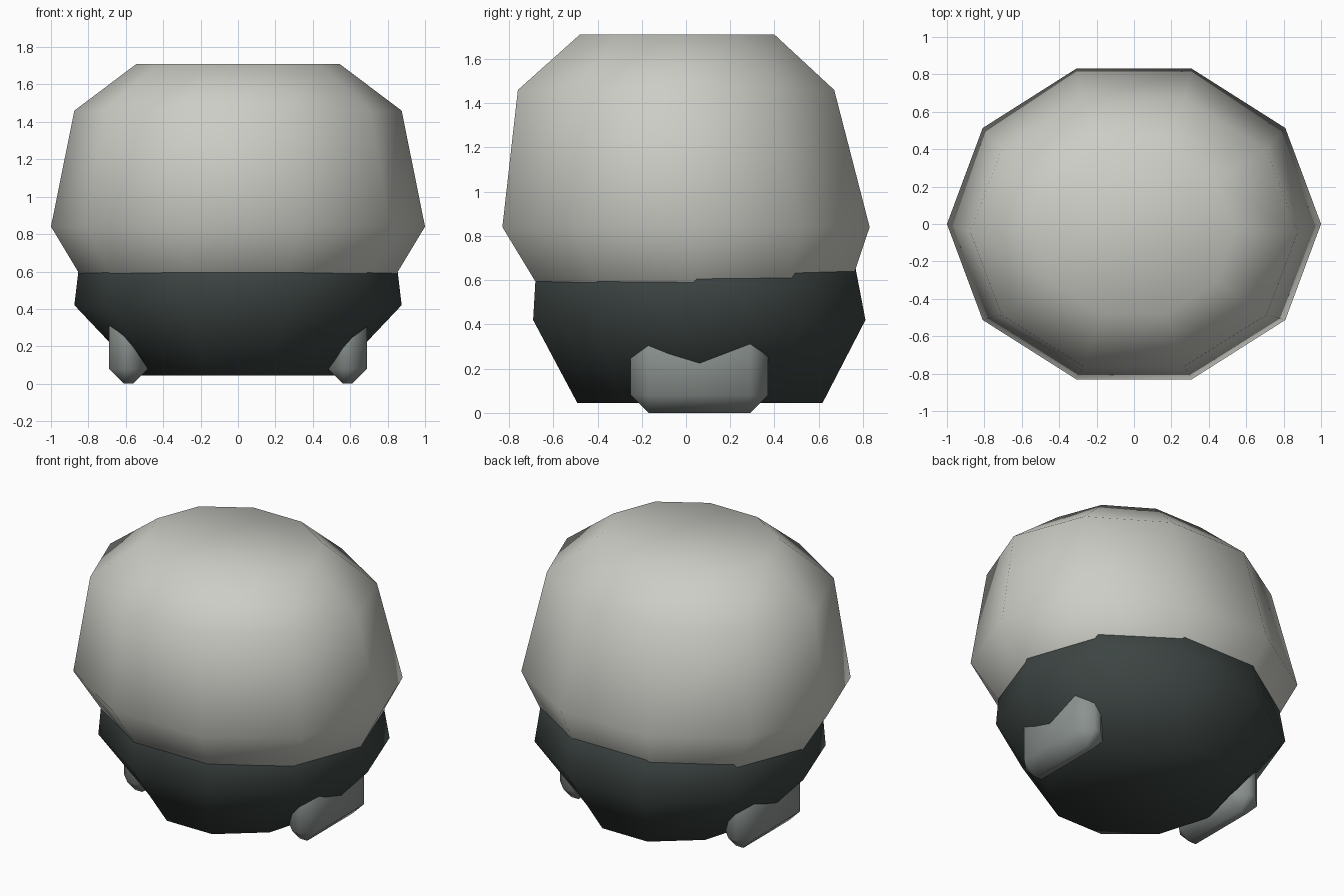
import bpy, bmesh
from math import cos, sin, pi

if "Cube" in bpy.data.objects:
    bpy.data.objects.remove(bpy.data.objects["Cube"])

SIDES = 10


def material(name, rgb):
    m = bpy.data.materials.new(name)
    m.diffuse_color = (*rgb, 1)
    m.use_nodes = True
    m.node_tree.nodes["Principled BSDF"].inputs["Base Color"].default_value = m.diffuse_color
    return m


def finish(name, bm, mat):
    bmesh.ops.recalc_face_normals(bm, faces=bm.faces)
    for f in bm.faces:
        f.smooth = True
    me = bpy.data.meshes.new(name)
    bm.to_mesh(me)
    bm.free()
    ob = bpy.data.objects.new(name, me)
    bpy.context.collection.objects.link(ob)
    me.materials.append(mat)
    return ob


def ringed_shell(name, rings, mat):
    """Stack of ten-sided elliptical rings: (z, x radius, y radius, y centre)."""
    bm = bmesh.new()
    loops = []
    for z, rx, ry, cy in rings:
        loops.append([bm.verts.new((rx * cos(2 * pi * i / SIDES),
                                    cy + ry * sin(2 * pi * i / SIDES), z))
                      for i in range(SIDES)])
    for a, b in zip(loops, loops[1:]):
        for i in range(SIDES):
            j = (i + 1) % SIDES
            bm.faces.new((a[i], a[j], b[j], b[i]))
    bm.faces.new(loops[0][::-1])
    bm.faces.new(loops[-1])
    return finish(name, bm, mat)


def foot(name, side, mat):
    """Chamfered block, partly sunk into the lower body."""
    bm = bmesh.new()
    bmesh.ops.create_cube(bm, size=1)
    for v in bm.verts:
        v.co.x = v.co.x * 0.21
        v.co.y = v.co.y * 0.62
        v.co.z = v.co.z * 0.44
    bmesh.ops.bevel(bm, geom=bm.edges[:], offset=0.08, segments=1,
                    profile=0.5, affect='EDGES')
    bmesh.ops.translate(bm, verts=bm.verts, vec=(side * 0.585, 0.06, 0.22))
    return finish(name, bm, mat)


light = material("light_shell", (0.60, 0.61, 0.56))
dark = material("dark_base", (0.045, 0.058, 0.055))
mid = material("foot_grey", (0.26, 0.29, 0.275))

# Upper dome, its lower ring hidden inside the base
ringed_shell("upper_dome", [
    (0.40, 0.735, 0.655, 0.06),
    (0.84, 1.0, 0.873, 0.0),
    (1.46, 0.875, 0.752, -0.045),
    (1.71, 0.543, 0.463, -0.04)], light)

# Dark lower body, its top hidden inside the dome
ringed_shell("lower_body", [
    (0.045, 0.52, 0.583, 0.063),
    (0.42, 0.875, 0.79, 0.06),
    (0.80, 0.83, 0.74, 0.035)], dark)

# Feet
for label, side in (("left", -1), ("right", 1)):
    foot(label + "_foot", side, mid)
